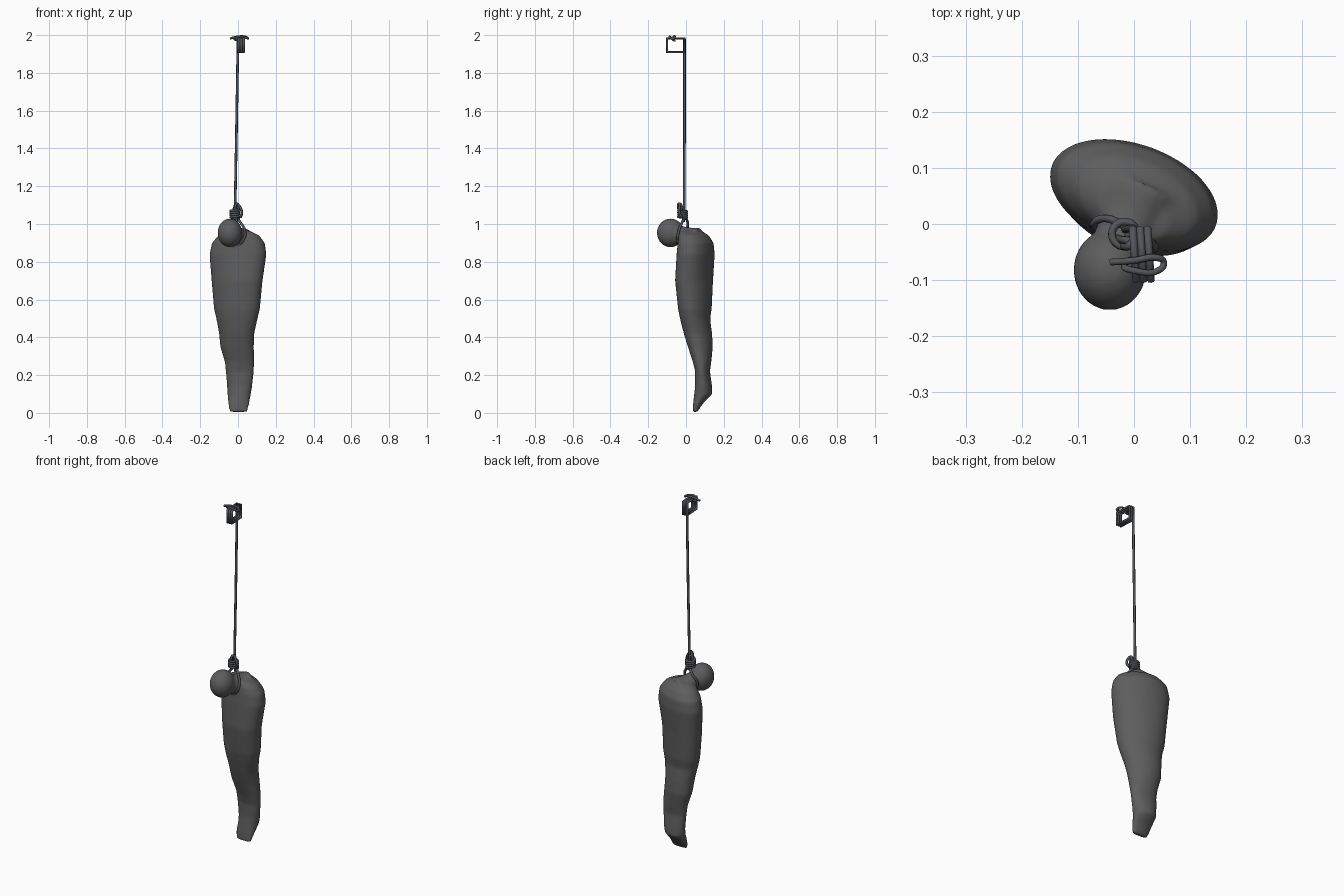
import bpy, bmesh, math
from mathutils import Vector

if "Cube" in bpy.data.objects:
    bpy.data.objects.remove(bpy.data.objects["Cube"], do_unlink=True)


def material(name, color):
    mat = bpy.data.materials.new(name)
    mat.use_nodes = True
    mat.diffuse_color = color
    mat.node_tree.nodes["Principled BSDF"].inputs["Base Color"].default_value = color
    return mat


cloth = material("dark grey cloth", (0.11, 0.11, 0.11, 1))
rope_mat = material("dark rope", (0.085, 0.09, 0.1, 1))


def loft(bm, rings):
    """Skin a list of point rings and cap both ends."""
    loops = [[bm.verts.new(p) for p in ring] for ring in rings]
    n = len(loops[0])
    for a, b in zip(loops, loops[1:]):
        for i in range(n):
            j = (i + 1) % n
            bm.faces.new((a[i], a[j], b[j], b[i]))
    bm.faces.new(loops[0][::-1])
    bm.faces.new(loops[-1])


def rope(name, paths, radius=0.007, cyclic=False, smooth=True):
    """Tubes along the given paths, all in one object."""
    curve = bpy.data.curves.new(name, "CURVE")
    curve.dimensions = "3D"
    curve.bevel_depth = radius
    curve.bevel_resolution = 2
    curve.resolution_u = 6
    curve.use_fill_caps = True
    for path in paths:
        spline = curve.splines.new("BEZIER" if smooth else "POLY")
        pts = spline.bezier_points if smooth else spline.points
        pts.add(len(path) - 1)
        for p, co in zip(pts, path):
            if smooth:
                p.co = co
                p.handle_left_type = p.handle_right_type = "AUTO"
            else:
                p.co = (*co, 1)
        spline.use_cyclic_u = cyclic
    obj = bpy.data.objects.new(name, curve)
    bpy.context.collection.objects.link(obj)
    curve.materials.append(rope_mat)
    return obj


# Wrapped body: height, left/right limits, front/back limits
SECTIONS = [
    (0.005, -0.045, 0.05, 0.035, 0.06),
    (0.05, -0.053, 0.06, 0.038, 0.09),
    (0.1, -0.056, 0.068, 0.043, 0.14),
    (0.14, -0.058, 0.075, 0.048, 0.138),
    (0.22, -0.065, 0.084, 0.048, 0.127),
    (0.27, -0.07, 0.086, 0.036, 0.134),
    (0.35, -0.094, 0.084, 0.01, 0.142),
    (0.42, -0.1, 0.086, -0.012, 0.138),
    (0.5, -0.115, 0.104, -0.032, 0.128),
    (0.55, -0.127, 0.116, -0.042, 0.136),
    (0.7, -0.14, 0.13, -0.058, 0.143),
    (0.84, -0.151, 0.151, -0.05, 0.152),
    (0.9, -0.138, 0.142, -0.044, 0.146),
    (0.94, -0.104, 0.112, -0.038, 0.12),
    (0.965, -0.06, 0.06, -0.028, 0.08),
]
bm = bmesh.new()
rings = []
for z, x0, x1, y0, y1 in SECTIONS:
    twist = -0.1 - 0.25 * min(1, z / 0.7)
    ring = []
    for i in range(32):
        t = math.tau * i / 32
        ring.append(((x0 + x1) / 2 + (x1 - x0) / 2 * math.cos(t),
                     (y0 + y1) / 2 + (y1 - y0) / 2 * math.sin(t + twist), z))
    rings.append(ring)
loft(bm, rings)

# Bowed neck, as a tapering tube from the shoulders to the head
start, end = Vector((0.015, 0.05, 0.91)), Vector((-0.04, -0.07, 0.955))
axis = (end - start).normalized()
side = axis.cross(Vector((0, 0, 1))).normalized()
up = side.cross(axis)
neck = []
for k, r in enumerate((0.075, 0.058, 0.05, 0.05)):
    c = start.lerp(end, k / 3)
    neck.append([c + r * (side * math.cos(math.tau * i / 24) + up * math.sin(math.tau * i / 24))
                 for i in range(24)])
loft(bm, neck)

# Covered head
head = bmesh.ops.create_uvsphere(bm, u_segments=32, v_segments=20, radius=1)["verts"]
bmesh.ops.scale(bm, vec=(0.065, 0.072, 0.076), verts=head)
bmesh.ops.translate(bm, vec=(-0.043, -0.082, 0.953), verts=head)
bmesh.ops.recalc_face_normals(bm, faces=bm.faces)

mesh = bpy.data.meshes.new("wrapped_body")
bm.to_mesh(mesh)
bm.free()
body = bpy.data.objects.new("wrapped_body", mesh)
bpy.context.collection.objects.link(body)
mesh.materials.append(cloth)
remesh = body.modifiers.new("blend", "REMESH")
remesh.mode = "VOXEL"
remesh.voxel_size = 0.008
remesh.use_smooth_shade = True
relax = body.modifiers.new("relax", "SMOOTH")
relax.factor = 0.5
relax.iterations = 5

# Long hanging rope
rope("hanging_rope", [[(0.0, -0.008, 1.98), (-0.008, -0.008, 1.5), (-0.016, -0.01, 1.05)]],
     smooth=False)

# Square turns that wrapped the beam
turns = []
for x in (0.004, 0.017, 0.03):
    turns.append([(x - 0.006, -0.008, 1.982), (x, -0.1, 1.982),
                  (x, -0.1, 1.91), (x - 0.006, -0.008, 1.91)])
rope("beam_turns", turns, cyclic=True, smooth=False)

# Cross tie on top of the turns
rope("beam_tie", [[(-0.042, -0.068, 1.982), (0.0, -0.065, 1.992), (0.04, -0.06, 1.991),
                   (0.053, -0.068, 1.982), (0.045, -0.082, 1.985), (0.0, -0.083, 1.991),
                   (-0.018, -0.074, 1.98), (0.0, -0.062, 1.972), (0.035, -0.062, 1.972)]],
     radius=0.006)

# Coiled knot
coil = []
for i in range(33):
    t = math.tau * i / 8
    coil.append((-0.017 + 0.022 * math.cos(t), -0.018 + 0.022 * math.sin(t), 1.03 + 0.045 * i / 32))
rope("knot_coil", [coil])

# Loose loop and core strands above the knot
rope("knot_loop", [[(-0.03, -0.025, 1.03), (-0.022, -0.028, 1.08), (-0.008, -0.03, 1.105),
                    (0.01, -0.035, 1.09), (0.02, -0.035, 1.06), (0.014, -0.022, 1.035)],
                   [(-0.008, -0.012, 1.01), (-0.01, -0.02, 1.06), (-0.006, -0.035, 1.108),
                    (-0.016, -0.04, 1.085), (-0.02, -0.03, 1.05)]])

# Loop around the neck
rope("neck_loop", [[(-0.012, -0.006, 1.03), (-0.05, 0.01, 1.0), (-0.072, 0.0, 0.96),
                    (-0.05, -0.015, 0.905), (-0.002, -0.035, 0.89), (0.032, -0.045, 0.925),
                    (0.036, -0.038, 0.965), (0.015, -0.022, 1.005)]], cyclic=True)
